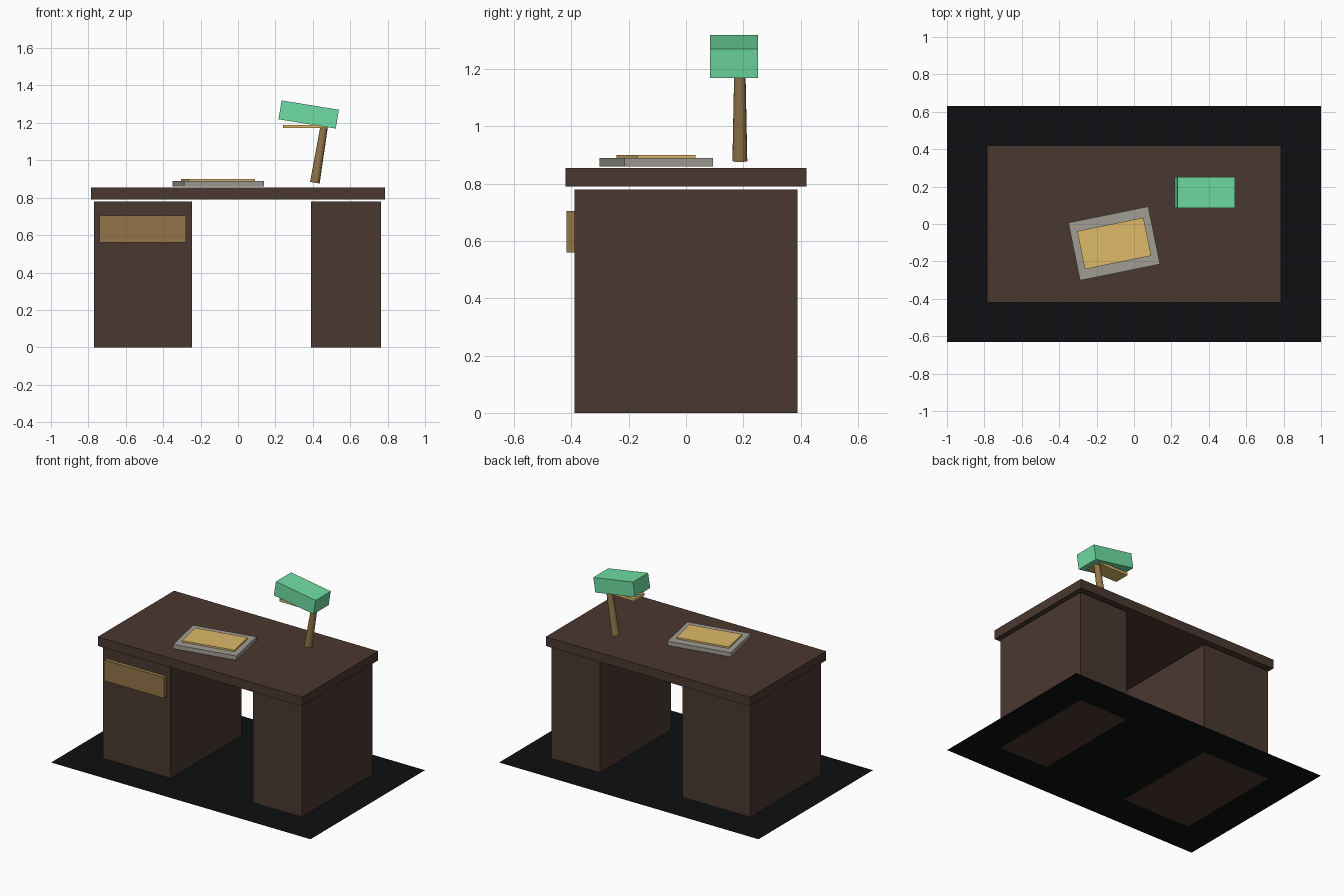
import bpy
from math import radians
from mathutils import Matrix, Vector

cube = bpy.data.objects.get("Cube")
if cube:
    bpy.data.objects.remove(cube, do_unlink=True)


def material(name, rgb):
    """Material from 0-255 display colour."""
    linear = [((c / 255 + 0.055) / 1.055) ** 2.4 for c in rgb]
    mat = bpy.data.materials.new(name)
    mat.use_nodes = True
    mat.diffuse_color = (*linear, 1)
    bsdf = mat.node_tree.nodes["Principled BSDF"]
    bsdf.inputs["Base Color"].default_value = (*linear, 1)
    bsdf.inputs["Roughness"].default_value = 0.7
    return mat


WOOD = material("dark_wood", (74, 56, 47))
BRASS = material("brass", (146, 117, 73))
GOLD = material("warm_paper", (222, 186, 104))
GREY = material("grey_card", (160, 157, 148))
GREEN = material("green_shade", (112, 222, 163))
BLACK = material("black_floor", (14, 15, 17))


def finish(name, mat):
    obj = bpy.context.object
    obj.name = obj.data.name = name
    obj.data.materials.append(mat)
    return obj


def box(name, center, size, mat, tilt=0, turn=0):
    """Box tilted about y and turned about z, in degrees."""
    bpy.ops.mesh.primitive_cube_add(size=1, location=center)
    obj = finish(name, mat)
    obj.data.transform(Matrix.Diagonal((*size, 1)))
    obj.rotation_euler = (0, radians(tilt), radians(turn))
    return obj


# Floor sheet
bpy.ops.mesh.primitive_plane_add(size=1, location=(0, 0, 0.002))
finish("floor", BLACK).data.transform(Matrix.Diagonal((2, 1.26, 1, 1)))

# Desk: top, two pedestals and a drawer front
box("desktop", (0, 0, 0.823), (1.574, 0.84, 0.064), WOOD)
box("right_pedestal", (-0.508, 0, 0.39), (0.522, 0.78, 0.78), WOOD)
box("left_pedestal", (0.577, 0, 0.39), (0.376, 0.78, 0.78), WOOD)
box("drawer_front", (-0.509, -0.402, 0.633), (0.462, 0.03, 0.145), BRASS)

# Writing pad with a sheet of paper
box("writing_pad", (-0.106, -0.104, 0.875), (0.436, 0.315, 0.03), GREY, turn=11.5)
box("paper", (-0.106, -0.104, 0.895), (0.362, 0.208, 0.012), GOLD, turn=11.5)

# Lamp: leaning tapered stem, light panel and tilted shade
foot, head = Vector((0.411, 0.188, 0.88)), Vector((0.46, 0.188, 1.178))
axis = head - foot
bpy.ops.mesh.primitive_cone_add(vertices=16, radius1=0.026, radius2=0.02,
                                depth=axis.length, location=(foot + head) / 2)
stem = finish("lamp_stem", BRASS)
stem.rotation_euler = axis.to_track_quat('Z', 'Y').to_euler()
box("lamp_light", (0.36, 0.168, 1.181), (0.24, 0.11, 0.018), GOLD)
box("lamp_shade", (0.378, 0.168, 1.245), (0.31, 0.167, 0.102), GREEN, tilt=9.2)
